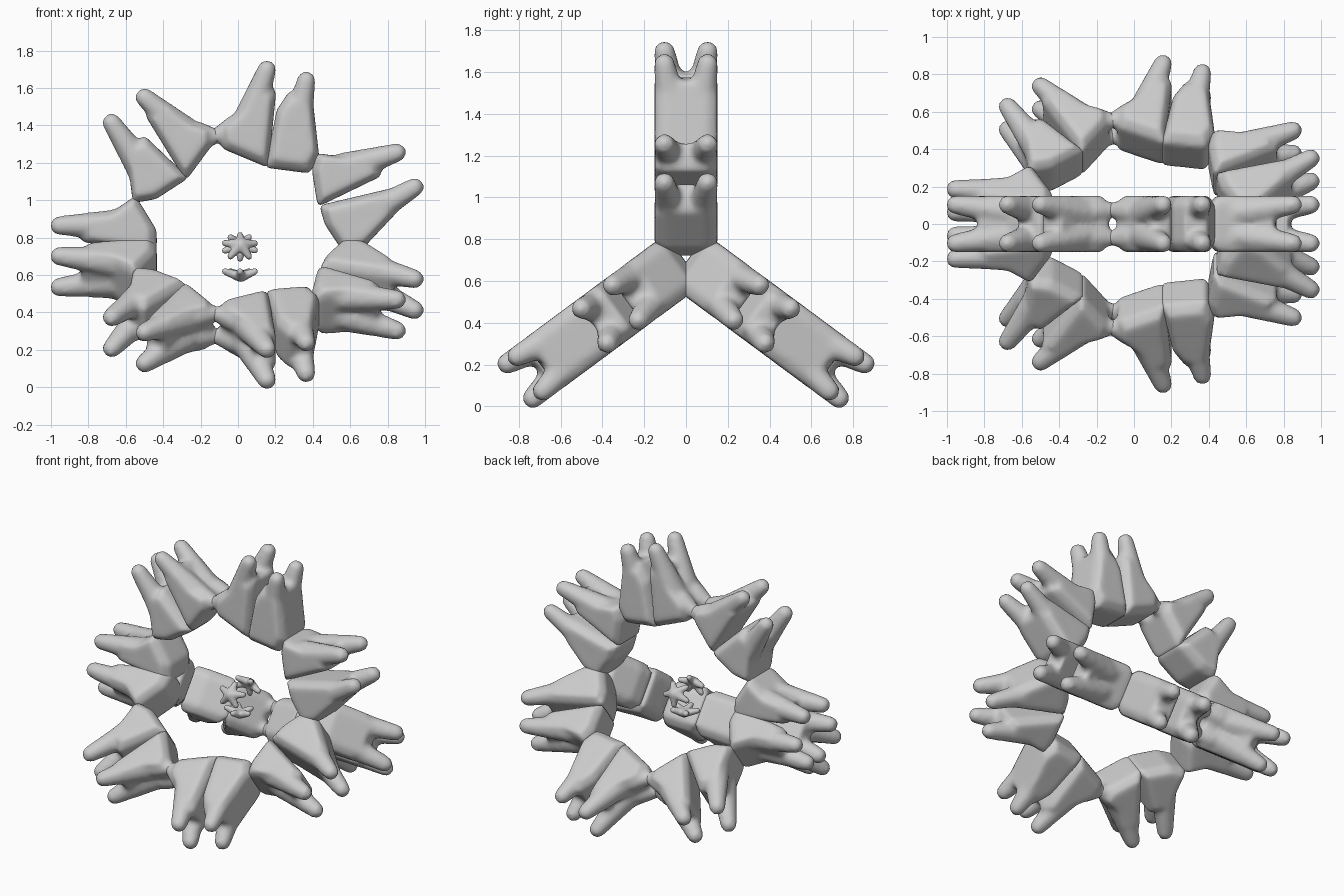
import bpy, bmesh, math
from mathutils import Vector, Matrix

if "Cube" in bpy.data.objects:
    bpy.data.objects.remove(bpy.data.objects["Cube"])

AXIS_Z = 0.71      # height of the long x axis on which the three arcs meet
FAN = 126.5        # angle from the upper arc to each lower arc

_b = bmesh.new()
bmesh.ops.create_icosphere(_b, subdivisions=2, radius=1)
BALL = [v.co.copy() for v in _b.verts]
_b.free()


def limb(bm, a, ra, b, rb):
    """Tapered round limb between two balls."""
    verts = [bm.verts.new(Vector(c) + p * r) for c, r in ((a, ra), (b, rb)) for p in BALL]
    bmesh.ops.convex_hull(bm, input=verts)
    loose = [v for v in verts if v.is_valid and not v.link_faces]
    bmesh.ops.delete(bm, geom=loose, context='VERTS')


def body(bm, outline, mid, half):
    """Pillow-edged slab from a front outline (x, z)."""
    n = len(outline)
    rings = []
    for y, s in ((-half, 0.78), (-half * 0.68, 1.03), (half * 0.68, 1.03), (half, 0.78)):
        ring = [mid + (Vector(p) - mid) * s for p in outline]
        rings.append([bm.verts.new((p.x, y, p.y)) for p in ring])
    for r0, r1 in zip(rings, rings[1:]):
        for i in range(n):
            j = (i + 1) % n
            bm.faces.new((r0[i], r0[j], r1[j], r1[i]))
    bm.faces.new(rings[0])
    bm.faces.new(rings[-1])


def finish(bm, name, angles, voxel, smooth):
    """Fuse and soften a part, then place copies fanned around the axis."""
    bmesh.ops.recalc_face_normals(bm, faces=bm.faces[:])
    bmesh.ops.translate(bm, verts=bm.verts[:], vec=(0, 0, -AXIS_Z))
    me = bpy.data.meshes.new(name)
    bm.to_mesh(me)
    bm.free()
    for k, a in enumerate(angles):
        ob = bpy.data.objects.new(f"{name}_{k + 1}", me)
        bpy.context.collection.objects.link(ob)
        ob.matrix_world = Matrix.Translation((0, 0, AXIS_Z)) @ Matrix.Rotation(math.radians(a), 4, 'X')
        rm = ob.modifiers.new("fuse", 'REMESH')
        rm.mode = 'VOXEL'
        rm.voxel_size = voxel
        rm.use_smooth_shade = True
        sm = ob.modifiers.new("soften", 'SMOOTH')
        sm.factor = 0.5
        sm.iterations = smooth


def lobe(name, tip, *outline, waist=None):
    """Slab with two diverging horns, repeated in all three arcs."""
    bm = bmesh.new()
    mid = sum((Vector(p) for p in outline), Vector((0, 0))) / len(outline)
    body(bm, outline, mid, 0.15)
    for s in (-1, 1):
        limb(bm, (mid.x, s * 0.06, mid.y), 0.09, (tip[0], s * 0.103, tip[1]), 0.052)
        if waist:   # thin paired bridges leave a small hole at the narrow waist
            w = Vector(waist)
            p = w.lerp(mid, 0.6)
            limb(bm, (p.x, s * 0.07, p.y), 0.07, (w.x, s * 0.075, w.y), 0.04)
    finish(bm, name, (0, FAN, -FAN), 0.016, 7)


# Crown pair
lobe("crown_lobe_inner", (0.155, 1.70), (-0.09, 1.37), (0.06, 1.52), (0.09, 1.6),
     (0.2, 1.58), (0.16, 1.18), (-0.08, 1.28), waist=(-0.125, 1.34))
lobe("crown_lobe_outer", (0.365, 1.64), (0.27, 1.57), (0.395, 1.55), (0.43, 1.24),
     (0.38, 1.15), (0.15, 1.18), (0.21, 1.48))
# Right pair
lobe("right_lobe_upper", (0.85, 1.255), (0.42, 1.25), (0.6, 1.225), (0.74, 1.26),
     (0.76, 1.13), (0.43, 0.97), (0.4, 1.16))
lobe("right_lobe_lower", (0.945, 1.07), (0.44, 0.97), (0.82, 1.06), (0.84, 0.93),
     (0.68, 0.76), (0.57, 0.72), (0.47, 0.87))
# Left pair
lobe("left_lobe_upper", (-0.5, 1.55), (-0.14, 1.37), (-0.28, 1.42), (-0.39, 1.52),
     (-0.49, 1.45), (-0.28, 1.11), (-0.14, 1.3), waist=(-0.11, 1.34))
lobe("left_lobe_lower", (-0.675, 1.415), (-0.5, 1.34), (-0.27, 1.12), (-0.44, 1.01),
     (-0.56, 0.99), (-0.58, 1.15), (-0.62, 1.26))
# Left end
lobe("end_lobe", (-0.955, 0.865), (-0.83, 0.91), (-0.68, 0.93), (-0.55, 1.02),
     (-0.44, 0.84), (-0.44, 0.72), (-0.83, 0.78))

# Small ragged fragments floating round the centre
bm = bmesh.new()
for k in range(5):
    a = k * math.tau / 5 + 0.3
    end = (0.01 + 0.085 * math.cos(a), 0.07 * math.sin(a), AXIS_Z + 0.09)
    limb(bm, (0.015, 0, AXIS_Z + 0.12), 0.03, end, 0.019)
finish(bm, "core_fragment", (180, FAN / 2, -FAN / 2), 0.01, 3)
